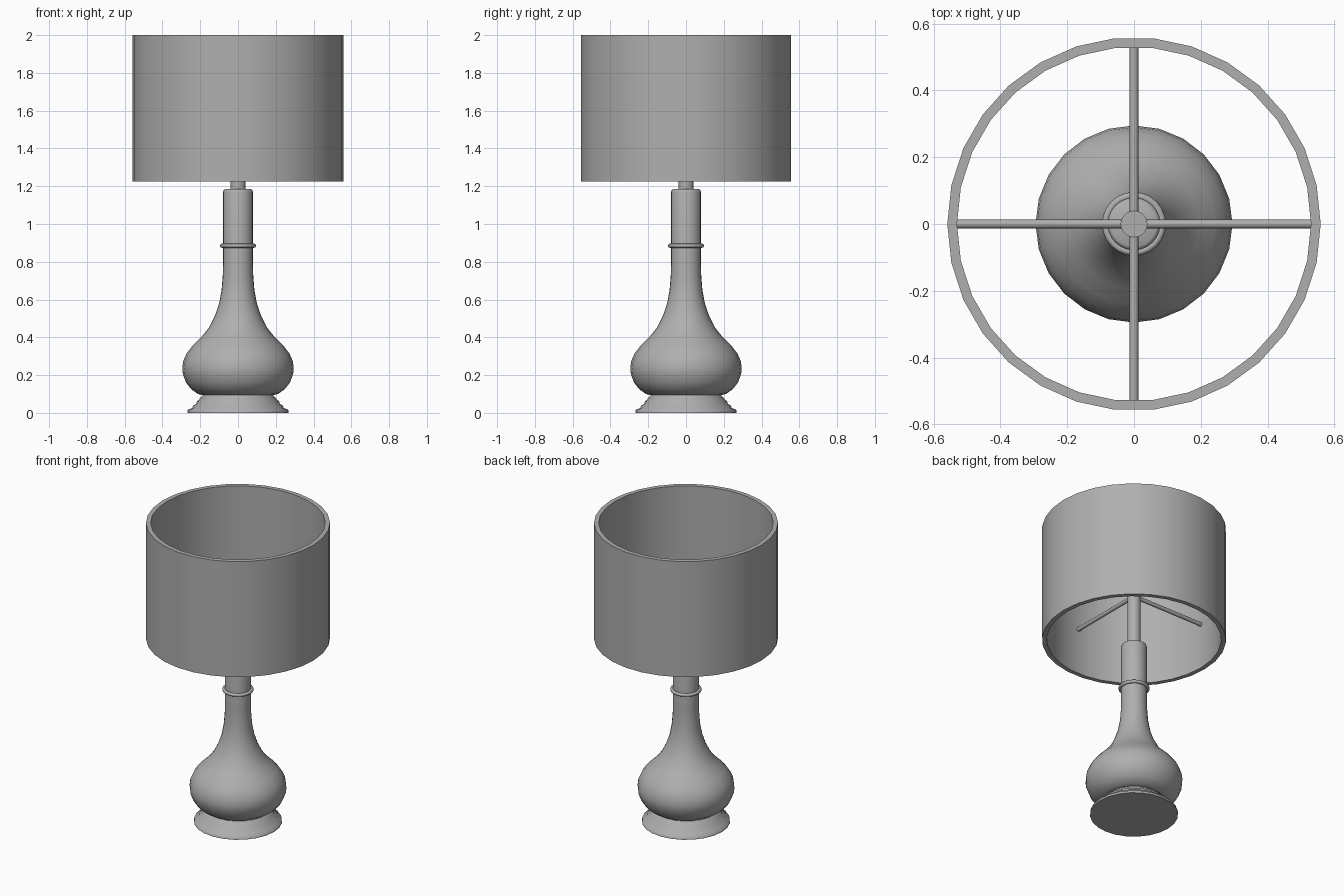
import bpy, bmesh
from math import cos, sin, pi, radians

if "Cube" in bpy.data.objects:
    bpy.data.objects.remove(bpy.data.objects["Cube"])

# Dark grey finish
grey = bpy.data.materials.new("grey_finish")
grey.diffuse_color = (.43, .43, .43, 1)
grey.use_nodes = True
grey.node_tree.nodes["Principled BSDF"].inputs["Base Color"].default_value = grey.diffuse_color


def style(obj, angle):
    obj.data.materials.append(grey)
    bpy.ops.object.select_all(action='DESELECT')
    obj.select_set(True)
    bpy.context.view_layer.objects.active = obj
    bpy.ops.object.shade_smooth_by_angle(angle=radians(angle))


def lathe(name, profile, sides, loop=False, angle=35):
    """Revolve (radius, z) points; loop closes the section, otherwise the ends are capped."""
    bm = bmesh.new()
    rings = [[bm.verts.new((r * cos(2 * pi * i / sides), r * sin(2 * pi * i / sides), z))
              for i in range(sides)] for r, z in profile]
    pairs = list(zip(rings, rings[1:]))
    if loop:
        pairs.append((rings[-1], rings[0]))
    for a, b in pairs:
        for i in range(sides):
            j = (i + 1) % sides
            bm.faces.new((a[i], a[j], b[j], b[i]))
    if not loop:
        bm.faces.new(rings[0])
        bm.faces.new(rings[-1])
    bmesh.ops.recalc_face_normals(bm, faces=bm.faces)
    mesh = bpy.data.meshes.new(name)
    bm.to_mesh(mesh)
    bm.free()
    obj = bpy.data.objects.new(name, mesh)
    bpy.context.collection.objects.link(obj)
    style(obj, angle)


# Softly stepped foot
lathe("foot", [(.268, 0), (.266, .016), (.242, .026), (.237, .04), (.222, .048), (.217, .062),
               (.205, .07), (.2, .08), (.187, .09), (.182, .1)], 24, angle=80)

# Bulbous body with long neck
lathe("body", [(.182, .094), (.212, .1), (.247, .125), (.275, .16), (.292, .205), (.295, .235),
               (.29, .275), (.272, .315), (.24, .357), (.195, .4), (.155, .45), (.122, .515),
               (.1, .58), (.087, .65), (.081, .72), (.079, .79), (.079, 1.17), (.076, 1.18),
               (.068, 1.185)], 24, angle=60)

# Neck ring
lathe("neck_ring", [(.085 + .011 * cos(pi * k / 4), .885 + .011 * sin(pi * k / 4))
                    for k in range(8)], 24, loop=True, angle=60)

# Stem that carries the shade
lathe("stem", [(.04, 1.18), (.04, 1.55)], 24)

# Drum shade
lathe("shade", [(.559, 1.226), (.559, 2), (.53, 2), (.53, 1.226)], 30, loop=True)

# Four spokes, as two crossed rods
for name, rot in (("spoke_x", (0, pi / 2, 0)), ("spoke_y", (pi / 2, 0, 0))):
    bpy.ops.mesh.primitive_cylinder_add(vertices=12, radius=.013, depth=1.06,
                                        location=(0, 0, 1.53), rotation=rot)
    bpy.context.object.name = name
    style(bpy.context.object, 35)
